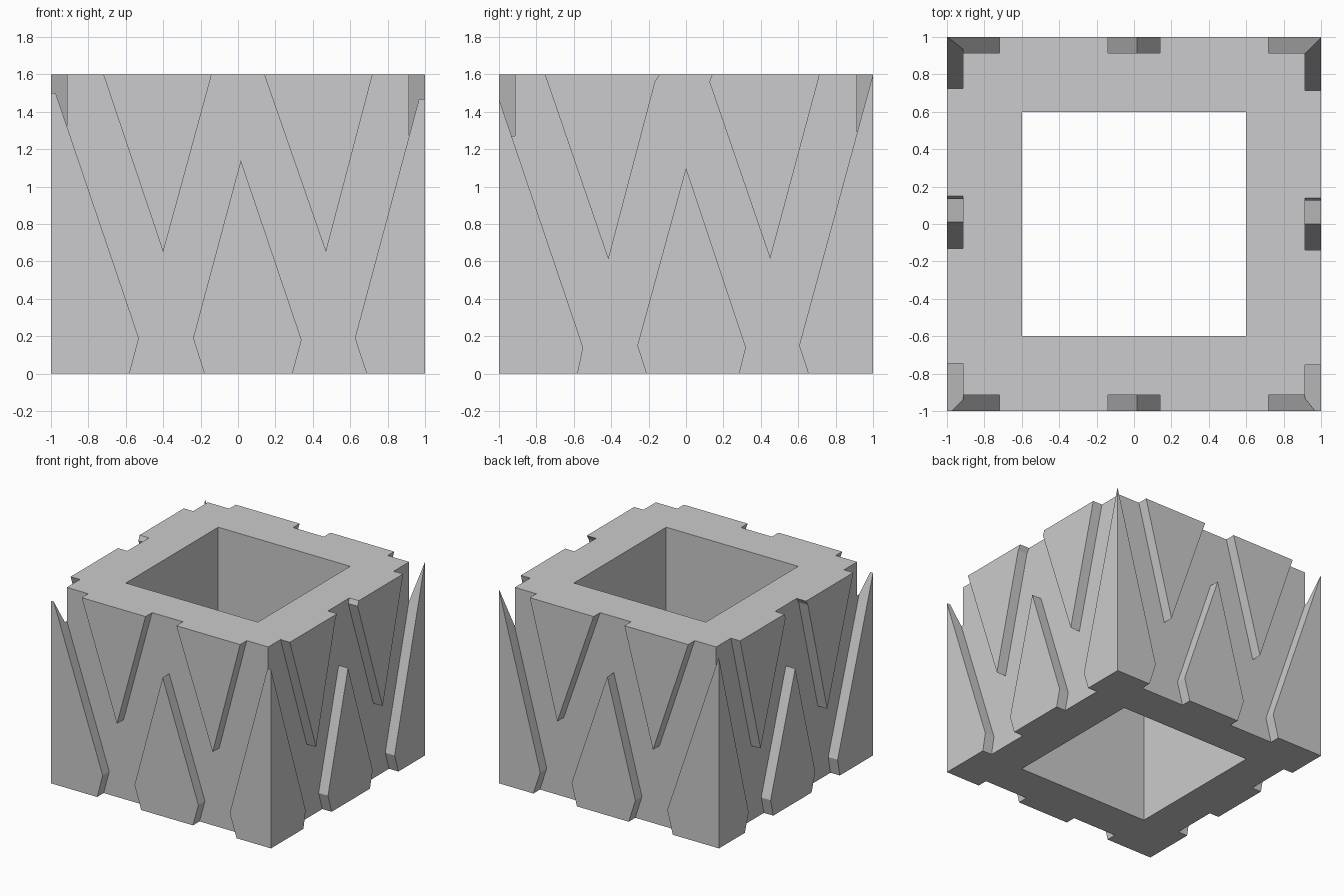
import bpy, bmesh
from mathutils import Vector

cube = bpy.data.objects.get("Cube")
if cube:
    bpy.data.objects.remove(cube, do_unlink=True)

HEIGHT = 1.6
INNER = 0.915   # depth plane of the carved grooves
OUTER = 1.1

grey = bpy.data.materials.new("light_grey")
grey.use_nodes = True
colour = (0.6, 0.6, 0.61, 1)
grey.diffuse_color = colour
grey.node_tree.nodes["Principled BSDF"].inputs["Base Color"].default_value = colour


def prism(name, outline, direction):
    """Extrude a closed planar outline along a direction."""
    bm = bmesh.new()
    face = bm.faces.new([bm.verts.new(p) for p in outline])
    grown = bmesh.ops.extrude_face_region(bm, geom=[face])
    verts = [v for v in grown["geom"] if isinstance(v, bmesh.types.BMVert)]
    bmesh.ops.translate(bm, verts=verts, vec=Vector(direction))
    bmesh.ops.recalc_face_normals(bm, faces=bm.faces)
    mesh = bpy.data.meshes.new(name)
    bm.to_mesh(mesh)
    bm.free()
    mesh.materials.append(grey)
    obj = bpy.data.objects.new(name, mesh)
    bpy.context.collection.objects.link(obj)
    return obj


def square(half, z):
    return [(-half, -half, z), (half, -half, z), (half, half, z), (-half, half, z)]


def carve(target, cutter):
    """Subtract the cutter, apply the result and drop the cutter."""
    cutter.hide_render = True
    mod = target.modifiers.new("carve", 'BOOLEAN')
    mod.operation = 'DIFFERENCE'
    mod.solver = 'EXACT'
    mod.object = cutter
    bpy.context.view_layer.objects.active = target
    bpy.ops.object.modifier_apply(modifier=mod.name)
    bpy.data.objects.remove(cutter, do_unlink=True)


# Square block with a square shaft through it
block = prism("carved_block", square(1, 0), (0, 0, HEIGHT))
carve(block, prism("shaft_cutter", square(0.6, -0.2), (0, 0, 2)))

# Zigzag groove outlines, running past the top and bottom of the block
front_groove = [
    (-0.606, -0.1), (-0.53, 0.19), (-1.043, 1.7), (-0.754, 1.7), (-0.4, 0.65),
    (-0.113, 1.7), (0.105, 1.7), (0.47, 0.65), (0.746, 1.7), (1.03, 1.7),
    (0.625, 0.19), (0.72, -0.1), (0.264, -0.1), (0.34, 0.18), (0.015, 1.14),
    (-0.24, 0.19), (-0.148, -0.1)]
side_groove = [
    (-0.6, -0.1), (-0.55, 0.14), (-1.078, 1.7), (-0.789, 1.7), (-0.415, 0.61),
    (-0.165, 1.56), (-0.14, 1.6), (-0.14, 1.7), (0.14, 1.7), (0.14, 1.6),
    (0.125, 1.56), (0.45, 0.615), (0.742, 1.7), (1.027, 1.7),
    (0.605, 0.15), (0.687, -0.1), (0.26, -0.1), (0.32, 0.14), (0, 1.1),
    (-0.26, 0.15), (-0.18, -0.1)]

# Carve each pair of opposite walls
for side in (-1, 1):
    depth = side * (OUTER - INNER)
    outline = [(u, side * INNER, z) for u, z in front_groove]
    carve(block, prism("front_back_cutter", outline, (0, depth, 0)))
    shift = 0.01 if side < 0 else 0
    outline = [(side * INNER, u + shift, z) for u, z in side_groove]
    carve(block, prism("side_cutter", outline, (depth, 0, 0)))

for poly in block.data.polygons:
    poly.use_smooth = False
    poly.material_index = 0
